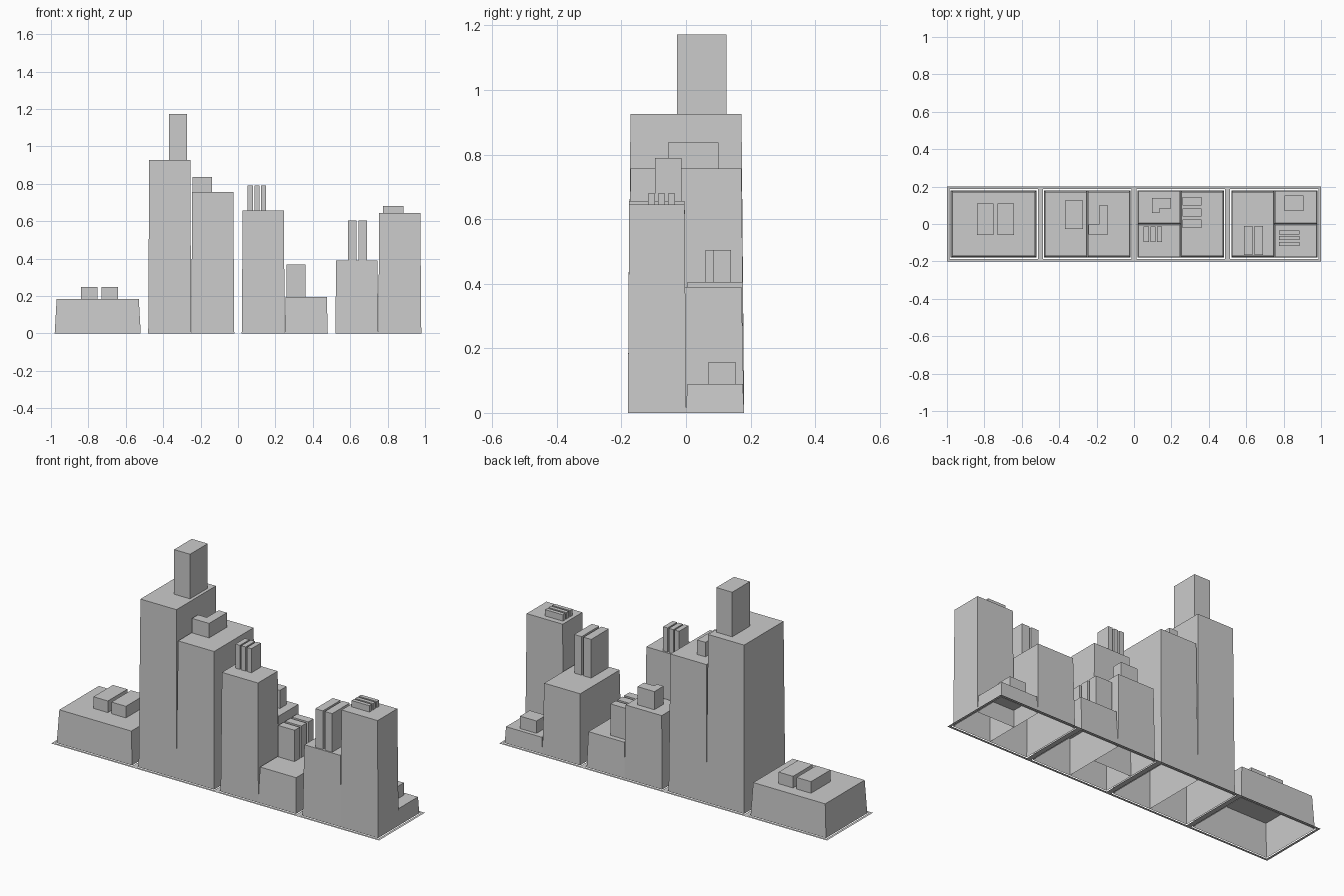
import bpy, bmesh

if "Cube" in bpy.data.objects:
    bpy.data.objects.remove(bpy.data.objects["Cube"])

def make_object(name, bm):
    bmesh.ops.recalc_face_normals(bm, faces=bm.faces)
    me = bpy.data.meshes.new(name)
    bm.to_mesh(me)
    bm.free()
    ob = bpy.data.objects.new(name, me)
    bpy.context.collection.objects.link(ob)
    return ob

def prism(name, outline, z0, z1, taper=1.0):
    """Open-bottomed shell: walls and a roof, scaled in at the top."""
    bm = bmesh.new()
    cx = (min(p[0] for p in outline) + max(p[0] for p in outline)) / 2
    cy = (min(p[1] for p in outline) + max(p[1] for p in outline)) / 2
    low = [bm.verts.new((x, y, z0)) for x, y in outline]
    top = [bm.verts.new((cx + (x - cx) * taper, cy + (y - cy) * taper, z1)) for x, y in outline]
    n = len(outline)
    for i in range(n):
        j = (i + 1) % n
        bm.faces.new((low[i], low[j], top[j], top[i]))
    roof = bm.faces.new(top)
    bmesh.ops.recalc_face_normals(bm, faces=bm.faces)
    roof.normal_update()
    if roof.normal.z < 0:
        bmesh.ops.reverse_faces(bm, faces=bm.faces)
    me = bpy.data.meshes.new(name)
    bm.to_mesh(me)
    bm.free()
    ob = bpy.data.objects.new(name, me)
    bpy.context.collection.objects.link(ob)
    return ob

def rect(x0, x1, y0, y1):
    return [(x0, y0), (x1, y0), (x1, y1), (x0, y1)]

# Street plate: four lots, each with an open middle
bm = bmesh.new()
bmesh.ops.create_grid(bm, x_segments=4, y_segments=1, size=1)
for v in bm.verts:
    v.co.y *= 0.2
lots = list(bm.faces)
bmesh.ops.inset_individual(bm, faces=lots, thickness=0.02)
bmesh.ops.delete(bm, geom=lots, context='FACES_ONLY')
make_object("street_plate", bm)

# Buildings: name, x0, x1, y0, y1, height, then roof units (top z, outlines)
B = 0.18
buildings = [
    ("low_hall", -.98, -.52, -B, B, .183, .247,
     [rect(-.84, -.752, -.06, .11), rect(-.73, -.642, -.06, .11)]),
    ("main_tower", -.48, -.25, -B, B, .926, 1.172, [rect(-.37, -.273, -.028, .126)]),
    ("second_tower", -.25, -.02, -B, B, .757, .837,
     [[(-.242, -.055), (-.138, -.055), (-.138, .1), (-.188, .1), (-.188, -.003), (-.242, -.003)]]),
    ("front_block", .02, .25, -B, 0, .657, .79,
     [rect(x, x + .027, -.096, -.014) for x in (.052, .087, .122)]),
    ("back_block", .02, .25, 0, B, .405, .505,
     [[(.095, .06), (.135, .06), (.135, .083), (.198, .083), (.198, .14), (.095, .14)]]),
    ("low_block", .25, .48, -B, B, .195, .368,
     [rect(.26, .36, y, y + .045) for y in (-.021, .039, .099)]),
    ("middle_block", .52, .75, -B, B, .39, .603,
     [rect(.587, .633, -.165, -.012), rect(.645, .69, -.165, -.012)]),
    ("end_tower", .75, .98, -B, 0, .645, .68,
     [rect(.775, .884, y, y + .021) for y in (-.117, -.086, -.055)]),
    ("end_shed", .75, .98, 0, B, .09, .158, [rect(.805, .905, .07, .153)]),
]
for name, x0, x1, y0, y1, h, unit_top, units in buildings:
    prism(name, rect(x0, x1, y0, y1), 0, h, 0.955)
    for i, outline in enumerate(units):
        prism(f"{name}_roof_unit_{i + 1}", outline, h, unit_top)
